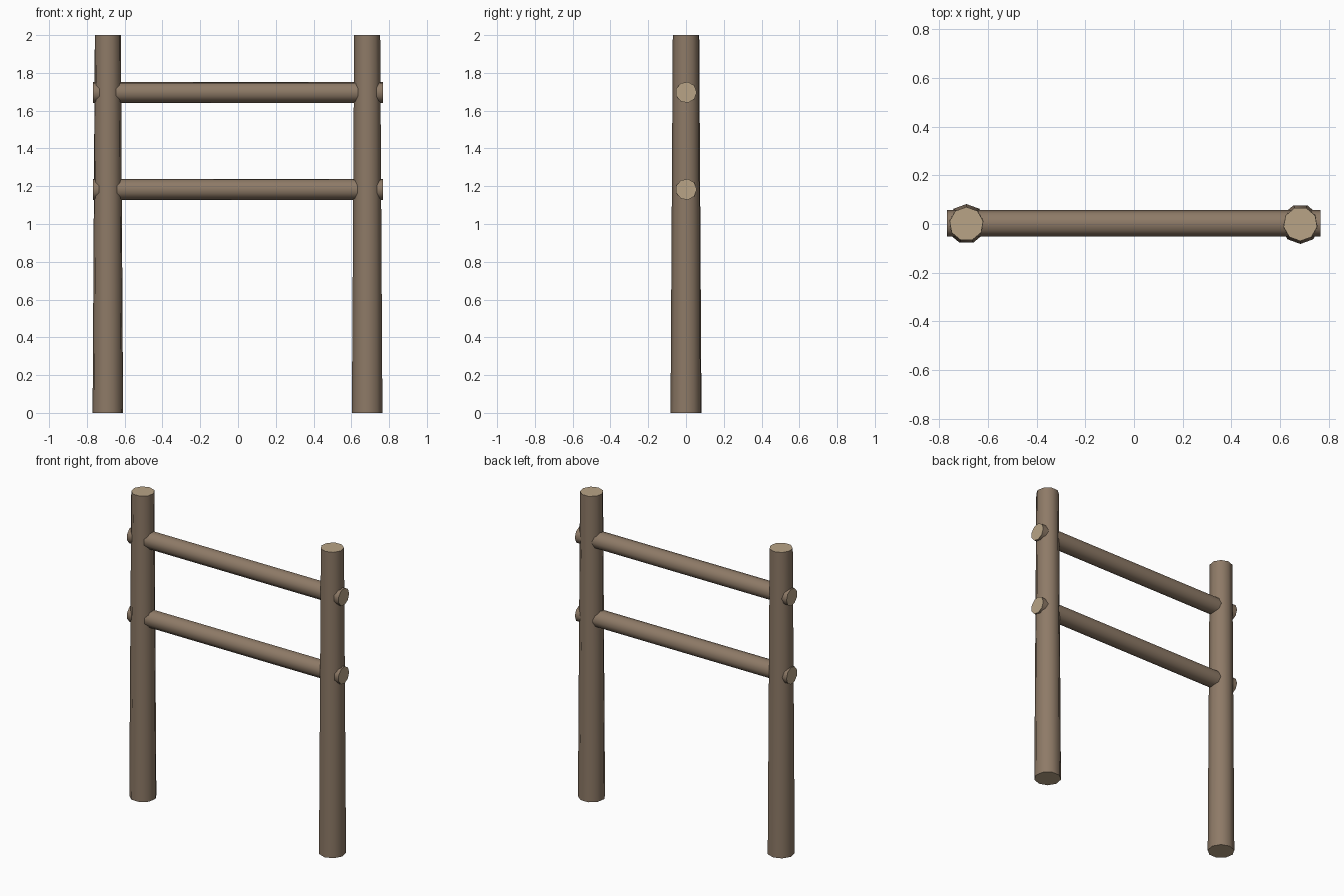
import bpy, bmesh, math
from mathutils import Matrix

if "Cube" in bpy.data.objects:
    bpy.data.objects.remove(bpy.data.objects["Cube"])


def material(name, rgb):
    m = bpy.data.materials.new(name)
    m.diffuse_color = (*rgb, 1)
    m.use_nodes = True
    m.node_tree.nodes["Principled BSDF"].inputs["Base Color"].default_value = m.diffuse_color
    return m


bark = material("bark", (0.27, 0.195, 0.135))
cut_wood = material("cut_wood", (0.48, 0.37, 0.24))


def log(name, r1, r2, length, matrix):
    """Nine-sided tapered log: smooth bark, flat pale cut ends."""
    bm = bmesh.new()
    bmesh.ops.create_cone(bm, cap_ends=True, segments=9,
                          radius1=r1, radius2=r2, depth=length)
    for f in bm.faces:
        end = len(f.verts) > 4
        f.smooth = not end
        f.material_index = int(end)
        if end:
            for e in f.edges:
                e.smooth = False
    bm.transform(matrix)
    me = bpy.data.meshes.new(name)
    bm.to_mesh(me)
    bm.free()
    me.materials.append(bark)
    me.materials.append(cut_wood)
    ob = bpy.data.objects.new(name, me)
    bpy.context.collection.objects.link(ob)


# Upright posts, turned so that a corner faces back (left) or front (right)
for name, x, turn in (("left_post", -0.689, 0), ("right_post", 0.684, math.pi)):
    log(name, 0.082, 0.070, 2.0,
        Matrix.Translation((x, 0, 1)) @ Matrix.Rotation(turn, 4, 'Z'))

# Horizontal rails running through both posts
for name, z in (("lower_rail", 1.183), ("upper_rail", 1.697)):
    log(name, 0.056, 0.056, 1.535,
        Matrix.Translation((-0.001, 0.001, z)) @ Matrix.Rotation(math.pi / 2, 4, 'Y'))
